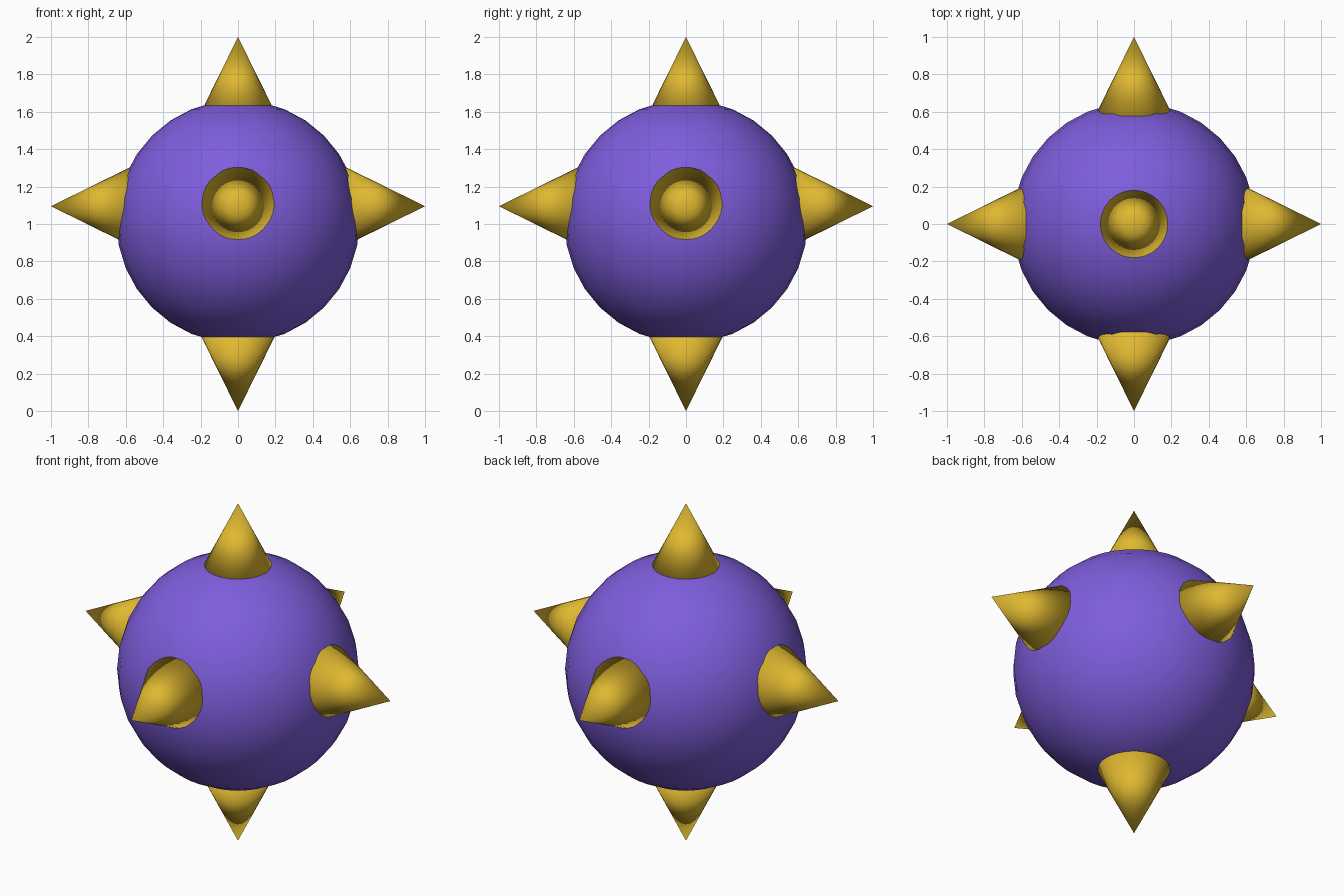
import bpy
from mathutils import Vector

if "Cube" in bpy.data.objects:
    bpy.data.objects.remove(bpy.data.objects["Cube"])


def material(name, rgb):
    m = bpy.data.materials.new(name)
    m.diffuse_color = (*rgb, 1)
    m.use_nodes = True
    m.node_tree.nodes["Principled BSDF"].inputs["Base Color"].default_value = m.diffuse_color
    return m


purple = material("purple", (0.21, 0.11, 0.72))
gold = material("gold", (0.74, 0.48, 0.03))

# Round body
bpy.ops.mesh.primitive_uv_sphere_add(segments=32, ring_count=16, radius=0.65,
                                     location=(0, 0, 1.013))
body = bpy.context.object
body.name = "body"
body.data.materials.append(purple)
bpy.ops.object.shade_smooth()

# Spikes: each is given by its tip and the direction it points
LENGTH, RADIUS = 0.424, 0.209
SPIKES = {
    "spike_top": ((0, 0, 2), (0, 0, 1)),
    "spike_bottom": ((0, 0, 0), (0, 0, -1)),
    "spike_right": ((1, 0, 1.095), (1, 0, 0)),
    "spike_left": ((-1, 0, 1.095), (-1, 0, 0)),
    "spike_back": ((0, 1, 1.095), (0, 1, 0)),
    "spike_front": ((0, -1, 1.095), (0, -1, 0)),
}
for name, (tip, direction) in SPIKES.items():
    d = Vector(direction)
    bpy.ops.mesh.primitive_cone_add(
        vertices=32, radius1=RADIUS, radius2=0, depth=LENGTH,
        location=Vector(tip) - d * LENGTH / 2,
        rotation=d.to_track_quat('Z', 'Y').to_euler())
    spike = bpy.context.object
    spike.name = name
    spike.data.materials.append(gold)
    bpy.ops.object.shade_smooth()
